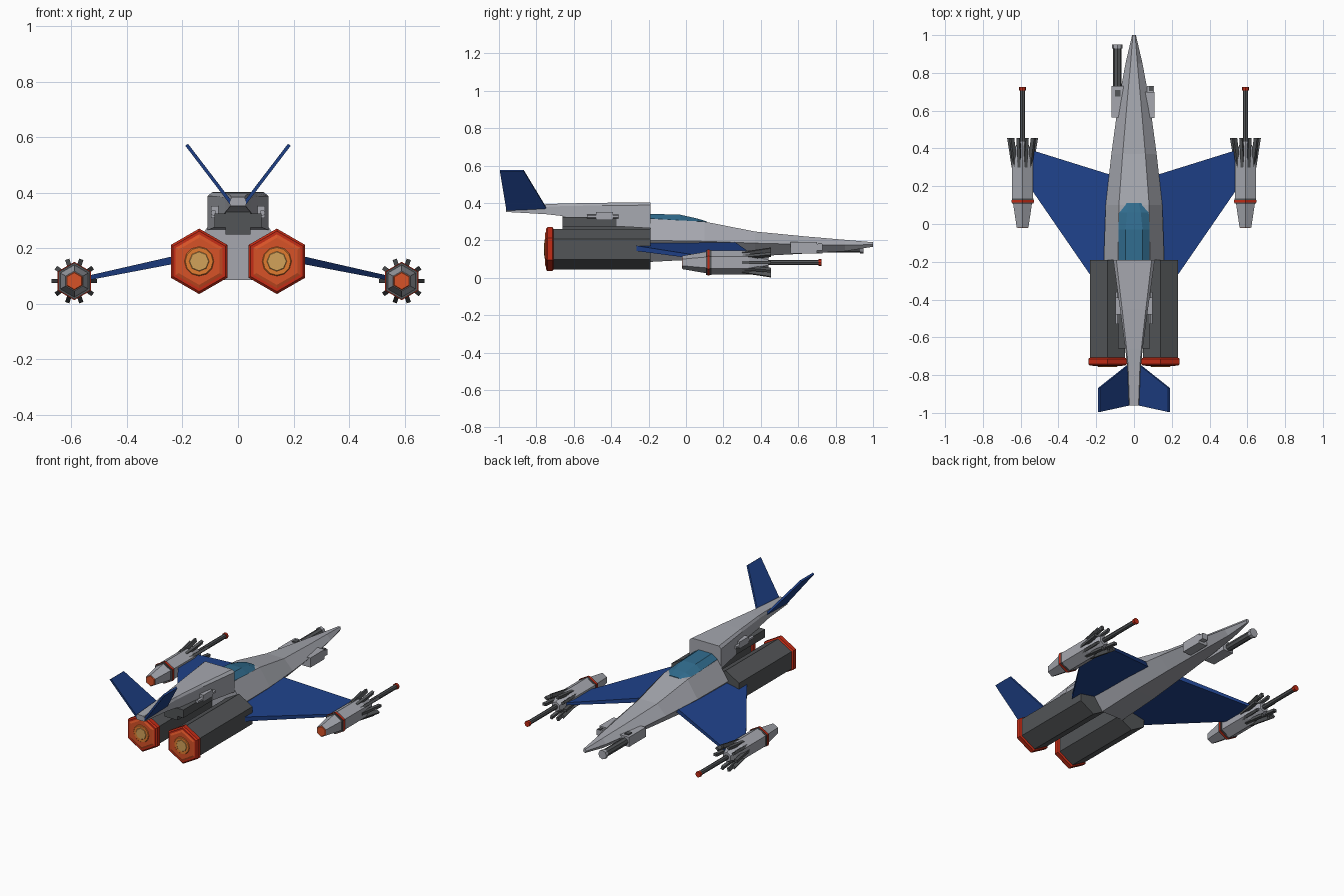
import bpy, bmesh, math
from mathutils import Vector

cube = bpy.data.objects.get("Cube")
if cube:
    bpy.data.objects.remove(cube)


def material(name, r, g, b):
    m = bpy.data.materials.new(name)
    m.use_nodes = True
    m.diffuse_color = (r, g, b, 1)
    m.node_tree.nodes["Principled BSDF"].inputs["Base Color"].default_value = (r, g, b, 1)
    return m


GREY = material("light_grey", .38, .39, .43)
DARK = material("dark_grey", .085, .09, .095)
BLUE = material("wing_blue", .014, .055, .26)
TEAL = material("canopy_teal", .03, .15, .27)
RED = material("red", .55, .025, .008)
ORANGE = material("orange", .68, .085, .02)
AMBER = material("amber", .75, .2, .03)
GOLD = material("gold", .65, .36, .1)


def loft(name, rings, mat):
    """Skin a list of equal-length point rings and close both ends."""
    bm = bmesh.new()
    loops = [[bm.verts.new(p) for p in ring] for ring in rings]
    n = len(loops[0])
    for a, b in zip(loops, loops[1:]):
        for i in range(n):
            j = (i + 1) % n
            bm.faces.new((a[i], a[j], b[j], b[i]))
    bm.faces.new(loops[0])
    bm.faces.new(loops[-1])
    bmesh.ops.recalc_face_normals(bm, faces=bm.faces)
    me = bpy.data.meshes.new(name)
    bm.to_mesh(me)
    bm.free()
    me.materials.append(mat)
    ob = bpy.data.objects.new(name, me)
    bpy.context.collection.objects.link(ob)
    return ob


def tube(name, x, z, steps, mat, sides=6):
    """Faceted body along y from (y, radius) steps, with a corner on top."""
    rings = []
    for y, r in steps:
        angles = [math.tau * i / sides for i in range(sides)]
        rings.append([(x + r * math.sin(a), y, z + r * math.cos(a)) for a in angles])
    return loft(name, rings, mat)


def box(name, x, y, z, mat):
    return loft(name, [[(x[0], v, z[0]), (x[1], v, z[0]), (x[1], v, z[1]), (x[0], v, z[1])]
                       for v in y], mat)


def plate(name, outline, normal, thick, mat):
    n = Vector(normal).normalized() * thick / 2
    return loft(name, [[Vector(p) + n for p in outline], [Vector(p) - n for p in outline]], mat)


# Hull: y, top half width, top z, side half width, side z, bottom half width, bottom z
hull = [(-.19, .085, .315, .16, .2, .075, .085),
        (.1, .08, .3, .15, .195, .07, .1),
        (.37, .06, .247, .12, .185, .055, .115),
        (.65, .036, .22, .082, .178, .035, .13),
        (.85, .018, .203, .045, .174, .018, .142),
        (1, .006, .19, .01, .178, .005, .166)]
loft("hull", [[(-t, y, tz), (t, y, tz), (s, y, sz), (b, y, bz), (-b, y, bz), (-s, y, sz)]
              for y, t, tz, s, sz, b, bz in hull], GREY)

# Canopy: y, lower half width, lower z, upper half width, upper z
canopy = [(-.19, .083, .305, .045, .342), (-.03, .083, .295, .045, .337),
          (.06, .078, .29, .036, .317), (.112, .042, .285, .025, .301)]
loft("canopy", [[(-b, y, bz), (b, y, bz), (b, y, bz + .012), (t, y, tz),
                 (-t, y, tz), (-b, y, bz + .012)] for y, b, bz, t, tz in canopy], TEAL)

# Spine: y, half width, bottom z, top z
spine = [(-.19, .11, .265, .402), (-.45, .074, .28, .401),
         (-.66, .046, .33, .397), (-.75, .037, .34, .393), (-.962, .028, .352, .385)]
loft("spine", [[(-w, y, b), (w, y, b), (w, y, t - .014), (w * .85, y, t),
                (-w * .85, y, t), (-w, y, t - .014)] for y, w, b, t in spine], GREY)
box("spine_core", (-.045, .045), (-.66, -.19), (.25, .34), DARK)

for s, side in ((1, "left"), (-1, "right")):
    # Main engines
    x, z = s * .14, .153
    tube(side + "_engine", x, z, [(-.72, .108), (-.19, .108)], DARK)
    tube(side + "_engine_rim", x, z, [(-.748, .109), (-.74, .118), (-.714, .118), (-.708, .108)], RED)
    tube(side + "_exhaust", x, z, [(-.753, .085), (-.745, .105)], ORANGE)
    tube(side + "_exhaust_glow", x, z, [(-.756, .05), (-.75, .056)], AMBER, 12)
    tube(side + "_exhaust_core", x, z, [(-.758, .034), (-.75, .042)], GOLD, 8)

    # Spine side equipment
    box(side + "_spine_block", sorted((s * .04, s * .085)), (-.66, -.36), (.275, .325), DARK)
    box(side + "_spine_box", sorted((s * .06, s * .098)), (-.48, -.39), (.31, .352), GREY)
    tube(side + "_spine_pipe", s * .088, .328, [(-.53, .011), (-.36, .011)], GREY)

    # Wing, thinner towards the tip
    root = [(.09, .25, .185), (.235, -.265, .157), (.09, -.265, .185)]
    tip = [(.555, .395, .09), (.555, .2, .09)]
    outline = [root[0], tip[0], tip[1], root[1], root[2]]
    half = [.014, .008, .008, .014, .014]
    loft(side + "_wing", [[(s * px, py, pz + k * h) for (px, py, pz), h in zip(outline, half)]
                          for k in (1, -1)], BLUE)

    # Tail fin
    plate(side + "_tail_fin", [(s * .03, -.745, .37), (s * .185, -.868, .573),
                               (s * .185, -.995, .573), (s * .025, -.96, .363)],
          (s * .21, 0, -.155), .012, BLUE)

    # Wing tip pod
    x, z = s * .59, .082
    tube(side + "_pod", x, z, [(.13, .064), (.34, .064), (.4, .045), (.44, .03)], GREY)
    tube(side + "_pod_band", x, z, [(.108, .066), (.136, .066)], DARK)
    tube(side + "_pod_stripe", x, z, [(.114, .069), (.126, .069)], RED)
    tube(side + "_pod_nozzle", x, z, [(-.018, .036), (.11, .058)], GREY)
    tube(side + "_pod_exhaust", x, z, [(-.022, .03), (-.016, .035)], ORANGE)
    tube(side + "_pod_barrel", x, z, [(.38, .014), (.715, .014)], DARK, 8)
    tube(side + "_pod_muzzle", x, z, [(.708, .018), (.725, .018)], RED, 8)

    # Ring of flared vanes around the pod
    for k in range(10):
        a = math.tau * k / 10
        out = Vector((math.cos(a), 0, math.sin(a)))
        across = Vector((-math.sin(a), 0, math.cos(a)))
        shape = [(.3, .05), (.3, .058), (.4, .073), (.455, .082), (.455, .06), (.36, .045)]
        plate(f"{side}_pod_vane_{k}", [Vector((x, y, z)) + out * r for y, r in shape],
              across, .016, DARK)

# Nose equipment
box("right_gun_mount", (-.118, -.05), (.565, .73), (.13, .19), GREY)
box("right_gun_cap", (-.1, -.072), (.675, .71), (.18, .196), DARK)
tube("nose_gun", -.088, .157, [(.7, .023), (.935, .023)], DARK, 8)
tube("nose_gun_muzzle", -.088, .157, [(.93, .028), (.95, .028)], GREY, 8)
box("left_sensor_box", (.05, .108), (.56, .7), (.13, .19), GREY)
box("left_sensor", (.07, .106), (.7, .73), (.145, .18), GREY)
box("left_sensor_lens", (.08, .1), (.705, .728), (.178, .184), DARK)
